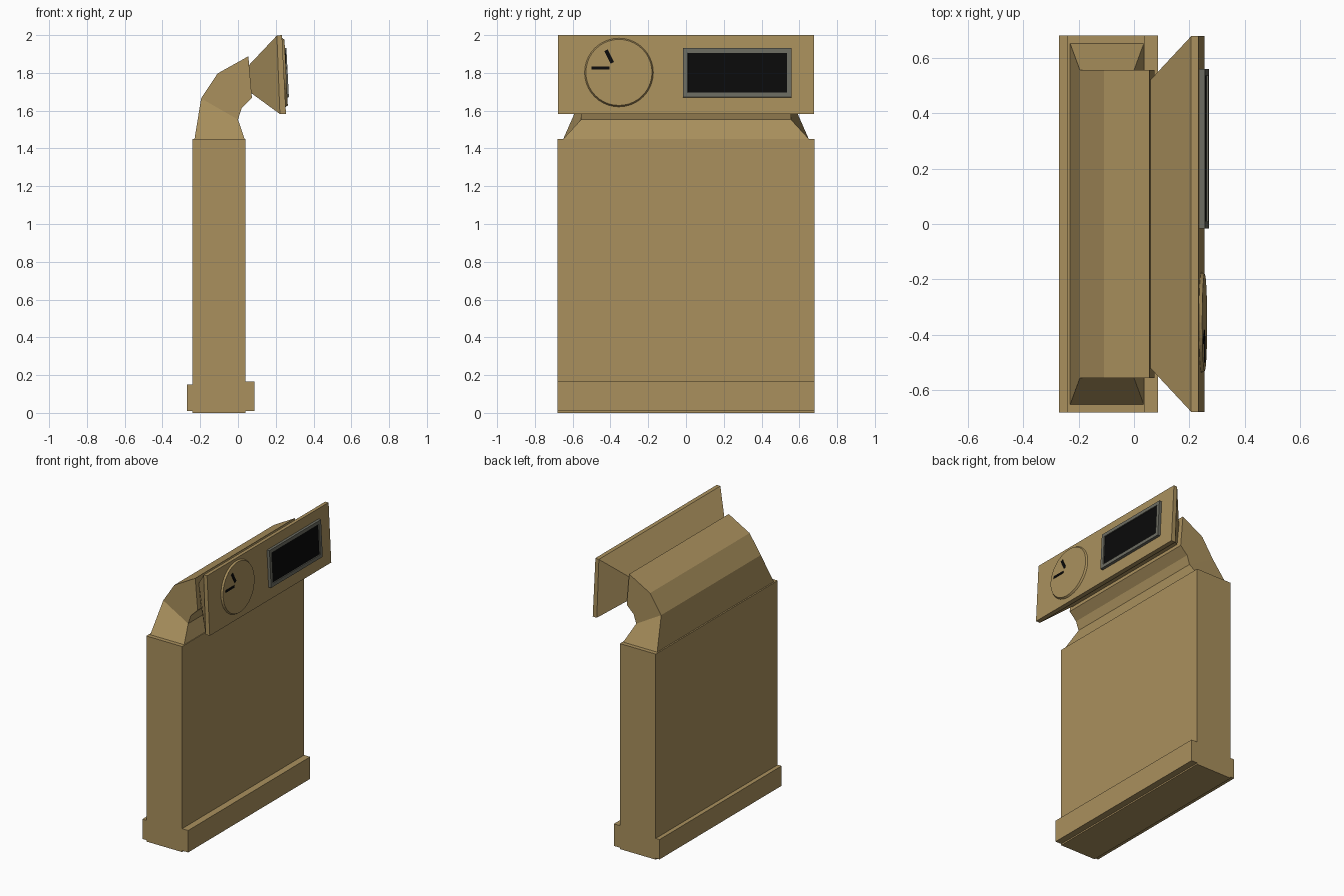
import bpy, bmesh
from mathutils import Matrix, Vector

if "Cube" in bpy.data.objects:
    bpy.data.objects.remove(bpy.data.objects["Cube"])


def material(name, r, g, b):
    m = bpy.data.materials.new(name)
    m.use_nodes = True
    m.diffuse_color = (r, g, b, 1)
    m.node_tree.nodes["Principled BSDF"].inputs["Base Color"].default_value = (r, g, b, 1)
    return m


tan = material("tan casing", 0.40, 0.28, 0.11)
grey = material("grey frame", 0.15, 0.15, 0.12)
black = material("black", 0.003, 0.003, 0.003)


def finish(bm, name, mats, matrix=None):
    bmesh.ops.recalc_face_normals(bm, faces=bm.faces)
    mesh = bpy.data.meshes.new(name)
    bm.to_mesh(mesh)
    bm.free()
    for m in mats:
        mesh.materials.append(m)
    obj = bpy.data.objects.new(name, mesh)
    if matrix:
        obj.matrix_world = matrix
    bpy.context.collection.objects.link(obj)
    return obj


def loft(name, rings, mat):
    """Skin a list of equal-length point rings and cap both ends."""
    bm = bmesh.new()
    loops = [[bm.verts.new(p) for p in ring] for ring in rings]
    n = len(loops[0])
    for a, b in zip(loops, loops[1:]):
        for i in range(n):
            j = (i + 1) % n
            bm.faces.new((a[i], a[j], b[j], b[i]))
    bm.faces.new(loops[0])
    bm.faces.new(loops[-1])
    return finish(bm, name, [mat])


def section(back, front, half):
    """Rectangle across y through two (x, z) points."""
    (bx, bz), (fx, fz) = back, front
    return [(bx, -half, bz), (fx, -half, fz), (fx, half, fz), (bx, half, bz)]


# Upright body with stepped plinth, extruded sideways
profile = [(-0.24, 0), (0.04, 0), (0.04, 0.01), (0.087, 0.01), (0.087, 0.165),
           (0.04, 0.165), (0.04, 1.45), (-0.24, 1.45), (-0.24, 0.15),
           (-0.27, 0.15), (-0.27, 0.01), (-0.24, 0.01)]
loft("body", [[(x, y, z) for x, z in profile] for y in (-0.68, 0.68)], tan)

# Neck bending forward from the body
loft("neck", [
    section((-0.23, 1.45), (0.035, 1.45), 0.65),
    section((-0.195, 1.665), (0.0, 1.553), 0.555),
    section((-0.108, 1.797), (0.02, 1.614), 0.555),
    section((0.055, 1.888), (0.074, 1.667), 0.555),
], tan)

# Flared head with a thin slab front
loft("head_panel", [
    section((0.055, 1.838), (0.07, 1.693), 0.515),
    section((0.206, 1.998), (0.222, 1.582), 0.677),
    section((0.233, 2.0), (0.254, 1.582), 0.677),
], tan)

# Local frame on the tilted panel: X sideways, Y up, Z outward
up = Vector((-0.051, 0, 1)).normalized()
side = Vector((0, 1, 0))
out = side.cross(up)
face = Matrix.Translation((0.2435, 0, 1.79)) @ Matrix((side, up, out)).transposed().to_4x4()


def plate(name, x, y, z, w, h, t, mat, angle=0):
    bm = bmesh.new()
    bmesh.ops.create_cube(bm, size=1, matrix=Matrix.Diagonal((w, h, t, 1)))
    place = face @ Matrix.Translation((x, y, z)) @ Matrix.Rotation(angle, 4, "Z")
    return finish(bm, name, [mat], place)


# Display: raised frame with the recessed screen inset in its front face
bm = bmesh.new()
bmesh.ops.create_cube(bm, size=1, matrix=Matrix.Diagonal((0.575, 0.26, 0.02, 1)))
bm.faces.ensure_lookup_table()
front = max(bm.faces, key=lambda f: f.calc_center_median().z)
bmesh.ops.inset_individual(bm, faces=[front], thickness=0.035)
ring = bmesh.ops.inset_individual(bm, faces=[front], thickness=0.001)
bmesh.ops.translate(bm, verts=front.verts, vec=(0, 0, -0.007))
front.material_index = 1
finish(bm, "display", [grey, black], face @ Matrix.Translation((0.272, 0.01, 0.01)))

# Round dial
bm = bmesh.new()
bmesh.ops.create_cone(bm, cap_ends=True, segments=40, radius1=0.182, radius2=0.175, depth=0.012)
finish(bm, "dial", [tan], face @ Matrix.Translation((-0.355, 0.012, 0.006)))

# Dial hands
plate("hand_level", -0.452, 0.036, 0.013, 0.095, 0.016, 0.004, black)
plate("hand_raised", -0.407, 0.096, 0.013, 0.075, 0.02, 0.004, black, angle=-1.1)
